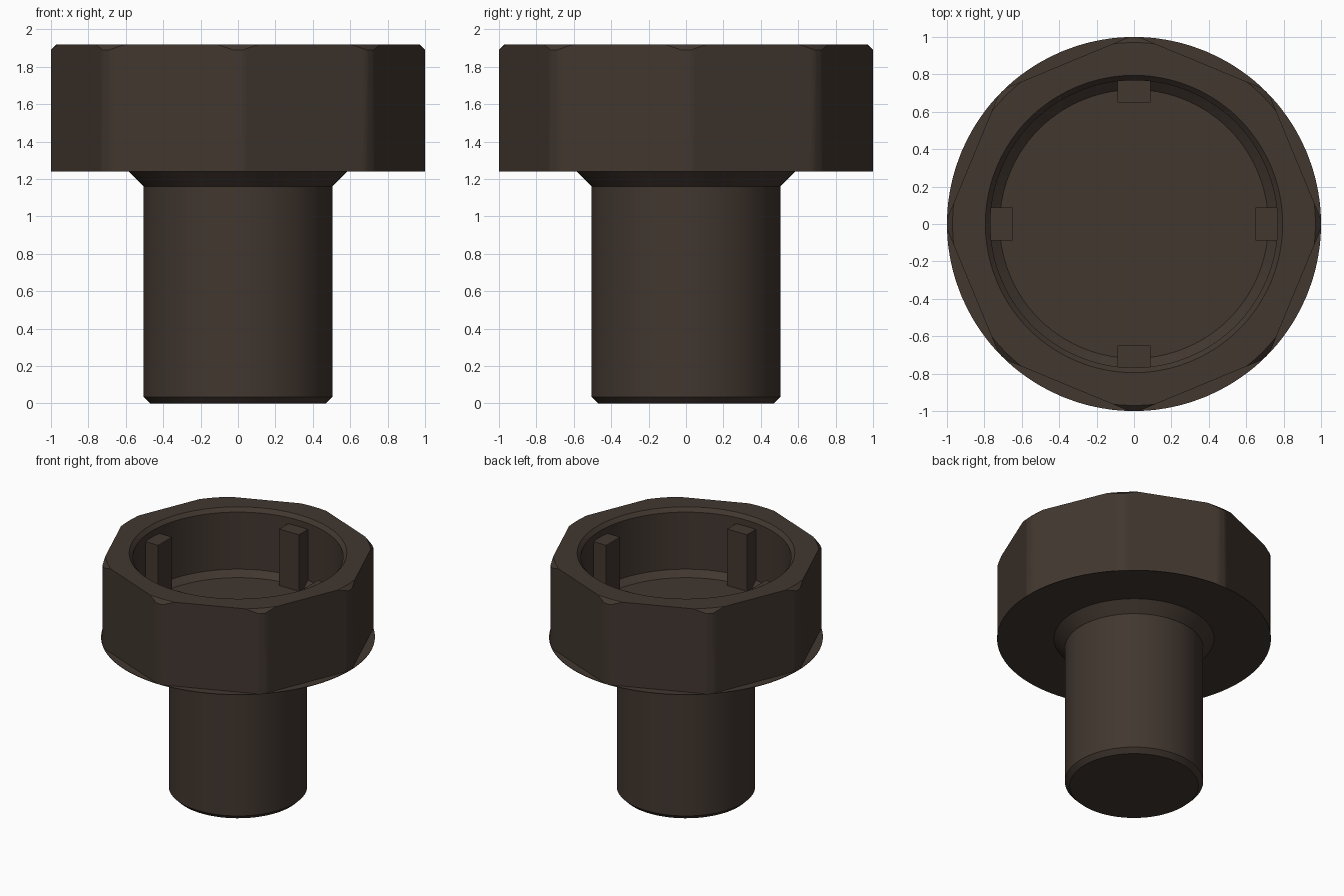
import bpy, bmesh
from math import sin, cos, acos, radians, pi

cube = bpy.data.objects.get("Cube")
if cube:
    bpy.data.objects.remove(cube, do_unlink=True)

COLOUR = (0.054, 0.038, 0.029, 1.0)
mat = bpy.data.materials.new("dark_brown")
mat.use_nodes = True
mat.diffuse_color = COLOUR
mat.node_tree.nodes["Principled BSDF"].inputs["Base Color"].default_value = COLOUR


def finish(name, bm, smooth=True):
    bmesh.ops.remove_doubles(bm, verts=bm.verts, dist=0.0002)
    bmesh.ops.recalc_face_normals(bm, faces=bm.faces)
    mesh = bpy.data.meshes.new(name)
    bm.to_mesh(mesh)
    bm.free()
    obj = bpy.data.objects.new(name, mesh)
    bpy.context.collection.objects.link(obj)
    mesh.materials.append(mat)
    if smooth:
        bpy.ops.object.select_all(action='DESELECT')
        obj.select_set(True)
        bpy.context.view_layer.objects.active = obj
        bpy.ops.object.shade_smooth_by_angle(angle=radians(25))
    return obj


def skin(name, angles, rings, cap_start=True, cap_end=True):
    """Skin a stack of rings; each ring gives (radius, height) at an angle."""
    bm = bmesh.new()
    loops = []
    for ring in rings:
        loop = []
        for t in angles:
            r, z = ring(t)
            loop.append(bm.verts.new((r * cos(t), r * sin(t), z)))
        loops.append(loop)
    n = len(angles)
    for a, b in zip(loops, loops[1:]):
        for i in range(n):
            j = (i + 1) % n
            bm.faces.new((a[i], a[j], b[j], b[i]))
    if cap_start:
        bm.faces.new(loops[0])
    if cap_end:
        bm.faces.new(loops[-1])
    return finish(name, bm)


def circle(r, z):
    return lambda t: (r, z)


# Head dimensions
TOP, BASE, FLOOR = 1.92, 1.24, 1.385
RIM = 0.97
FLAT = cos(radians(21))
CORNER = pi / 4


def side_radius(t):
    # Octagon with its corners trimmed by the unit cylinder
    d = (t + CORNER / 2) % CORNER - CORNER / 2
    return min(1.0, FLAT / cos(CORNER / 2 - abs(d)))


def side_base(t):
    return side_radius(t), BASE + 0.004


def side_top(t):
    r = side_radius(t)
    return r, TOP - max(0.0, r - RIM)


def rim(t):
    return min(side_radius(t), RIM), TOP


# Angles crowd around each corner, where the trims meet the flats
trim = 22.5 - acos(FLAT / RIM) * 180 / pi
half = [0.75, 1.5, 3, 5, trim, 10, 14, 18]
offsets = [-h for h in reversed(half)] + [0] + half + [22.5]
head_angles = [radians(45 * k + o) for k in range(8) for o in offsets]

# Octagonal cup on a thin round flange
skin("head_cup", head_angles, [
    circle(0.55, BASE), circle(1.0, BASE), circle(1.0, BASE + 0.004),
    side_base, side_top, rim,
    circle(0.795, TOP), circle(0.768, TOP - 0.03),
    circle(0.768, FLOOR + 0.045), circle(0.718, FLOOR)])

# Round shaft with a chamfered foot and a flared neck
shaft_angles = [2 * pi * i / 96 for i in range(96)]
skin("shaft", shaft_angles, [
    circle(0.47, 0), circle(0.505, 0.035), circle(0.505, 1.16),
    circle(0.585, BASE)], cap_end=False)

# Four upright keys on the inner wall
for name, ux, uy in (("left_key", 1, 0), ("right_key", -1, 0),
                     ("back_key", 0, 1), ("front_key", 0, -1)):
    bm = bmesh.new()
    bmesh.ops.create_cube(bm, size=1)
    for v in bm.verts:
        out, across = 0.71 + 0.12 * v.co.x, 0.176 * v.co.y
        z = FLOOR - 0.01 if v.co.z < 0 else 1.84
        v.co = (ux * out - uy * across, uy * out + ux * across, z)
    finish(name, bm, smooth=False)
